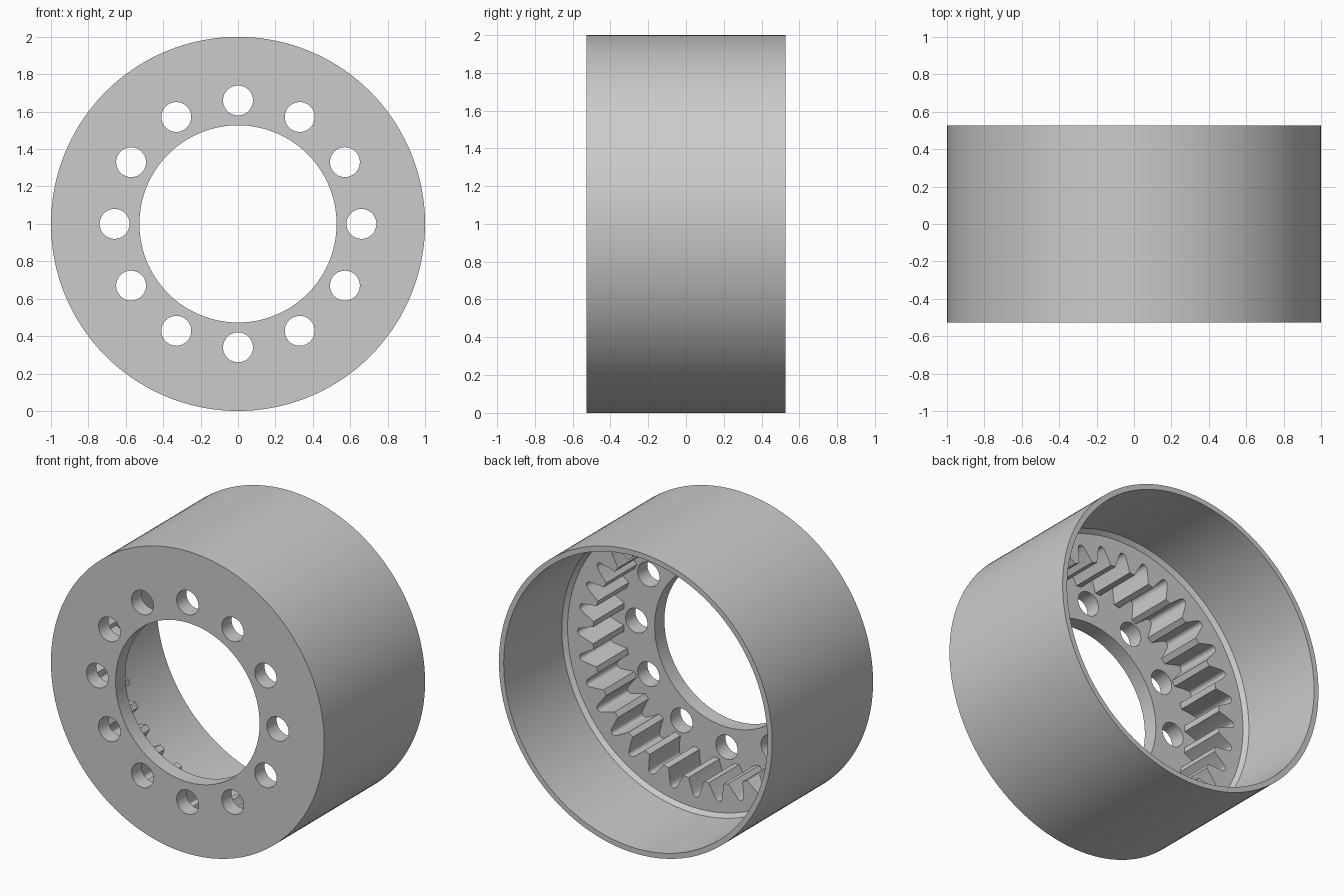
import bpy
import bmesh
from math import sin, cos, pi, radians
from mathutils import Matrix, Vector

if "Cube" in bpy.data.objects:
    bpy.data.objects.remove(bpy.data.objects["Cube"])

SEGMENTS = 144
HALF = 0.527          # half of the axial length
FLOOR = -0.425        # inner face of the front plate
TEETH = 32
HOLES = 12

steel = bpy.data.materials.new("plain_grey")
steel.use_nodes = True
GREY = (0.6, 0.6, 0.6, 1)
steel.diffuse_color = GREY
steel.node_tree.nodes["Principled BSDF"].inputs["Base Color"].default_value = GREY


def make_object(name, bm):
    bmesh.ops.recalc_face_normals(bm, faces=bm.faces)
    mesh = bpy.data.meshes.new(name)
    bm.to_mesh(mesh)
    bm.free()
    mesh.materials.append(steel)
    obj = bpy.data.objects.new(name, mesh)
    bpy.context.collection.objects.link(obj)
    return obj


def revolve(name, profile):
    """Spin a closed (radius, y) profile around the wheel axis."""
    bm = bmesh.new()
    rings = []
    for i in range(SEGMENTS):
        a = 2 * pi * i / SEGMENTS
        rings.append([bm.verts.new((r * cos(a), y, 1 + r * sin(a))) for r, y in profile])
    n = len(profile)
    for i in range(SEGMENTS):
        p, q = rings[i], rings[(i + 1) % SEGMENTS]
        for j in range(n):
            k = (j + 1) % n
            bm.faces.new((p[j], p[k], q[k], q[j]))
    return make_object(name, bm)


def prism(bm, outline, y0, y1):
    """Extrude a closed (x, z) outline along y."""
    face = bm.faces.new([bm.verts.new((x, y0, z)) for x, z in outline])
    grown = bmesh.ops.extrude_face_region(bm, geom=[face])["geom"]
    verts = [v for v in grown if isinstance(v, bmesh.types.BMVert)]
    bmesh.ops.translate(bm, verts=verts, vec=(0, y1 - y0, 0))


def polar(r, a, cx=0.0, cz=1.0):
    return cx + r * cos(a), cz + r * sin(a)


def subtract(target, cutter):
    mod = target.modifiers.new("cut", "BOOLEAN")
    mod.operation = "DIFFERENCE"
    mod.solver = "EXACT"
    mod.object = cutter
    graph = bpy.context.evaluated_depsgraph_get()
    mesh = bpy.data.meshes.new_from_object(target.evaluated_get(graph))
    target.modifiers.clear()
    target.data = mesh
    bpy.data.objects.remove(cutter)


# Drum: front plate, gear shoulder with chamfer, thin rear sleeve
drum = revolve("ring_gear_drum", [
    (0.527, -HALF), (1, -HALF), (1, HALF), (0.965, HALF),
    (0.965, -0.08), (0.94, -0.105), (0.527, -0.105)])

# Internal teeth: each tooth space is widest at the tips, rounded at the root
half_space = [(0.755, 4.15), (0.78, 3.5), (0.805, 2.8), (0.83, 2.1),
              (0.853, 1.5), (0.863, 0.95), (0.867, 0.35)]
space = [(r, -a) for r, a in half_space] + [(r, a) for r, a in reversed(half_space)]
outline = [polar(r, 2 * pi * i / TEETH + radians(a))
           for i in range(TEETH) for r, a in space]
bm = bmesh.new()
prism(bm, outline, FLOOR, 0.1)
subtract(drum, make_object("tooth_cutter", bm))

# Ring of bolt holes through the front plate
bm = bmesh.new()
for i in range(HOLES):
    cx, cz = polar(0.66, 2 * pi * i / HOLES)
    prism(bm, [polar(0.08, 2 * pi * k / 40, cx, cz) for k in range(40)], -0.7, -0.3)
subtract(drum, make_object("hole_cutter", bm))

# Smooth curved walls, sharp edges kept
bpy.ops.object.select_all(action="DESELECT")
drum.select_set(True)
bpy.context.view_layer.objects.active = drum
bpy.ops.object.shade_smooth_by_angle(angle=radians(30))
